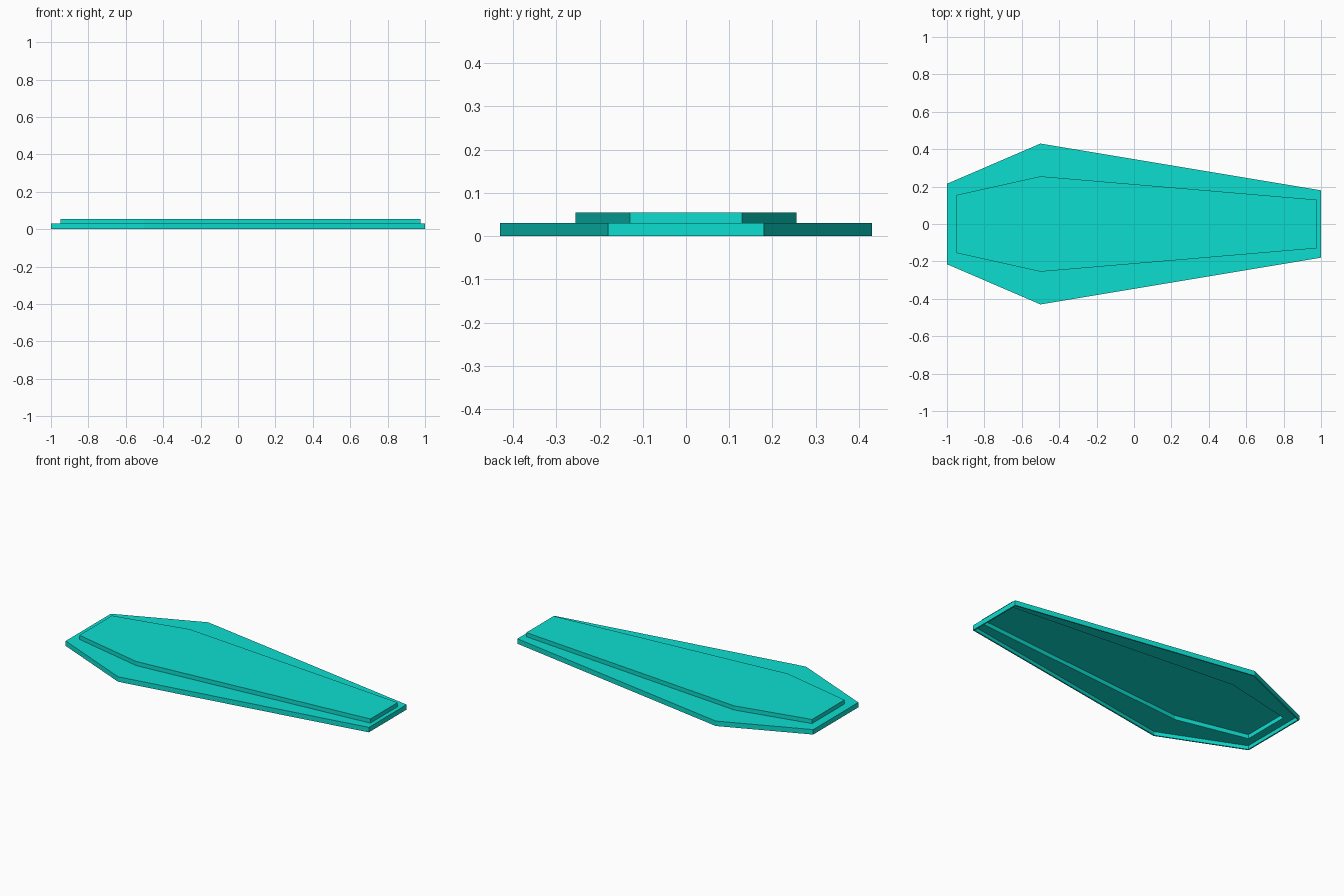
import bpy, bmesh

if "Cube" in bpy.data.objects:
    bpy.data.objects.remove(bpy.data.objects["Cube"])

# Half outlines (x, half width) of the rim and the raised centre panel
RIM = [(-1.0, 0.215), (-0.5, 0.43), (1.0, 0.18)]
PANEL = [(-0.95, 0.155), (-0.5, 0.255), (0.975, 0.13)]
STEP_Z, TOP_Z, WALL = 0.03, 0.055, 0.008


def add_loop(bm, half, z):
    """Mirror a half outline across y = 0 into a closed loop of vertices."""
    points = [(x, -y) for x, y in half] + [(x, y) for x, y in reversed(half)]
    return [bm.verts.new((x, y, z)) for x, y in points]


# Stepped lid: side wall, flat ledge, raised wall, top panel, open underneath
bm = bmesh.new()
loops = [add_loop(bm, half, z) for half, z in
         ((RIM, 0), (RIM, STEP_Z), (PANEL, STEP_Z), (PANEL, TOP_Z))]
for low, high in zip(loops, loops[1:]):
    n = len(low)
    for i in range(n):
        j = (i + 1) % n
        bm.faces.new((low[i], low[j], high[j], high[i]))
bm.faces.new(loops[-1])

mesh = bpy.data.meshes.new("coffin_lid")
bm.to_mesh(mesh)
bm.free()
lid = bpy.data.objects.new("coffin_lid", mesh)
bpy.context.collection.objects.link(lid)

# Thin shell, thickened inwards
shell = lid.modifiers.new("shell", 'SOLIDIFY')
shell.thickness = WALL
shell.offset = -1
shell.use_even_offset = True
shell.use_quality_normals = True

# Turquoise finish
mat = bpy.data.materials.new("turquoise")
mat.diffuse_color = (0.004, 0.73, 0.63, 1)
mat.use_nodes = True
mat.node_tree.nodes["Principled BSDF"].inputs["Base Color"].default_value = mat.diffuse_color
mesh.materials.append(mat)
